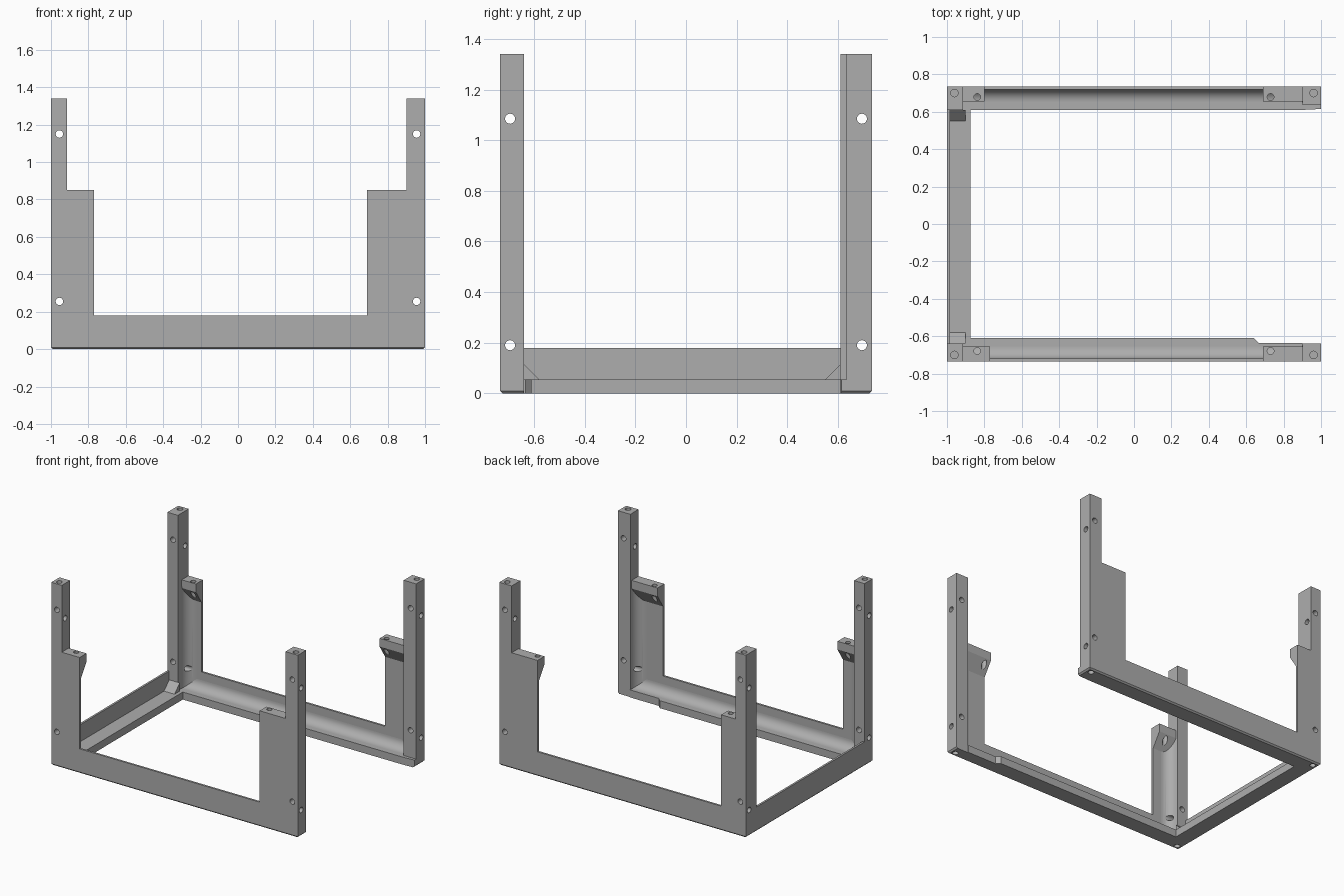
import bpy, bmesh
from math import sin, cos, pi, radians
from mathutils import Vector, Matrix

cube = bpy.data.objects.get("Cube")
if cube:
    bpy.data.objects.remove(cube, do_unlink=True)

grey = bpy.data.materials.new("plain grey")
grey.use_nodes = True
COLOUR = (0.42, 0.42, 0.42, 1)
grey.diffuse_color = COLOUR
grey.node_tree.nodes["Principled BSDF"].inputs["Base Color"].default_value = COLOUR

HX, HY, TOP = 1.0, 0.735, 1.34     # outer half sizes and height
SKIN = 0.72                        # inner face of the thin walls
LEDGE, RAIL, TAB = 0.055, 0.18, 0.85
CHAMFER = 0.01
cut_parts = []


def add_object(name, bm):
    mesh = bpy.data.meshes.new(name)
    bm.to_mesh(mesh)
    bm.free()
    mesh.materials.append(grey)
    obj = bpy.data.objects.new(name, mesh)
    bpy.context.collection.objects.link(obj)
    return obj


def prism(name, points, axis, a, b, drilled=False):
    """Extrude a flat outline along an axis and chamfer the outer bottom edges."""
    place = {"x": lambda p, t: (t, p[0], p[1]),
             "y": lambda p, t: (p[0], t, p[1]),
             "z": lambda p, t: (p[0], p[1], t)}[axis]
    bm = bmesh.new()
    start = [bm.verts.new(place(p, a)) for p in points]
    end = [bm.verts.new(place(p, b)) for p in points]
    bm.faces.new(start)
    bm.faces.new(end[::-1])
    for i in range(len(points)):
        j = (i + 1) % len(points)
        bm.faces.new((start[i], start[j], end[j], end[i]))
    for d, half in (((1, 0), HX), ((-1, 0), HX), ((0, 1), HY), ((0, -1), HY)):
        normal = Vector((d[0], d[1], -1))
        co = Vector((d[0] * (half - CHAMFER), d[1] * (half - CHAMFER), 0))
        if any((v.co - co).dot(normal) > 1e-5 for v in bm.verts):
            bmesh.ops.bisect_plane(bm, geom=bm.verts[:] + bm.edges[:] + bm.faces[:],
                                   plane_co=co, plane_no=normal, clear_outer=True)
            bmesh.ops.holes_fill(bm, edges=[e for e in bm.edges if e.is_boundary])
    bmesh.ops.recalc_face_normals(bm, faces=bm.faces)
    obj = add_object(name, bm)
    if drilled:
        cut_parts.append(obj)
    return obj


def rect(u0, u1, v0, v1):
    return [(u0, v0), (u1, v0), (u1, v1), (u0, v1)]


def fillet(u, v, du, dv, r, steps=10):
    """Corner outline with a concave arc."""
    arc = [(u + du * r * (1 - sin(t)), v + dv * r * (1 - cos(t)))
           for t in (pi / 2 * i / steps for i in range(steps + 1))]
    return [(u, v)] + arc


def smooth(obj):
    bpy.ops.object.select_all(action="DESELECT")
    obj.select_set(True)
    bpy.context.view_layer.objects.active = obj
    bpy.ops.object.shade_smooth_by_angle(angle=radians(30))


rounded = []
# side, name, inner post faces (right, left), tab end on the right
for s, side, post_r, post_l, tab_r in ((-1, "front", 0.64, 0.64, -0.77),
                                       (1, "back", 0.61, 0.635, -0.80)):
    x0, x1, tab_l = -0.915, 0.90, 0.69
    # corner posts
    prism(side + "_right_post", rect(-HX, x0, s * post_r, s * HY), "z", 0, TOP, True)
    prism(side + "_left_post", rect(x1, HX, s * post_l, s * HY), "z", 0, TOP, True)
    # thin outer wall, U shaped
    prism(side + "_wall", [(x0, 0), (x1, 0), (x1, TAB), (tab_l, TAB), (tab_l, RAIL),
                           (tab_r, RAIL), (tab_r, TAB), (x0, TAB)],
          "y", s * SKIN, s * HY)
    # rounded corner along the rail
    rounded.append(prism(side + "_rail_fillet", fillet(s * SKIN, LEDGE, -s, 1, 0.065),
                         "x", x0, x1))
    # screw tabs and the rounded corners below them
    tab = [(s * SKIN, TAB), (s * 0.655, TAB), (s * 0.655, 0.79), (s * SKIN, 0.69)]
    for hand, post, end, d in (("right", x0, tab_r, 1), ("left", x1, tab_l, -1)):
        prism(f"{side}_{hand}_tab", tab, "x", post, end, True)
        rounded.append(prism(f"{side}_{hand}_fillet",
                             fillet(post, s * SKIN, d, -s, 0.075),
                             "z", LEDGE, 0.80, True))
    # gusset between post and crossbar
    prism(side + "_gusset", [(s * post_r, LEDGE), (s * post_r, 0.115),
                             (s * (post_r - 0.06), LEDGE)], "x", -0.985, -0.90)

# floor ledges
prism("front_ledge", [(-0.915, -SKIN), (0.9, -SKIN), (0.9, -0.635), (0.665, -0.635),
                      (0.64, -0.61), (-0.915, -0.61)], "z", 0, LEDGE)
prism("back_ledge", [(-0.915, SKIN), (0.9, SKIN), (0.9, 0.635), (1, 0.635),
                     (1, 0.615), (0.9, 0.61), (-0.915, 0.61)], "z", 0, LEDGE)
prism("crossbar_ledge", [(-HX, -0.64), (-0.915, -0.64), (-0.915, -0.61),
                         (-0.875, -0.61), (-0.875, 0.61), (-HX, 0.61)], "z", 0, LEDGE)
prism("crossbar_wall", rect(-HX, -0.985, LEDGE, RAIL), "y", -0.64, 0.61)

# screw hole cutter
holes = bmesh.new()


def hole(centre, axis, depth, r=0.02):
    turn = {"x": Matrix.Rotation(pi / 2, 4, "Y"), "y": Matrix.Rotation(pi / 2, 4, "X"),
            "z": Matrix.Identity(4)}[axis]
    bmesh.ops.create_cone(holes, cap_ends=True, segments=20, radius1=r, radius2=r,
                          depth=depth, matrix=Matrix.Translation(centre) @ turn)


for sx in (-1, 1):
    for sy in (-1, 1):
        for z in (0.255, 1.15):
            hole((sx * 0.955, sy * 0.68, z), "y", 0.3)
        for z in (0.19, 1.085):
            hole((sx * 0.93, sy * 0.695, z), "x", 0.3)
        for z in (0, TOP):
            hole((sx * 0.96, sy * 0.70, z), "z", 0.16)
        hole((-0.838 if sx < 0 else 0.73, sy * 0.679, 0.8), "z", 0.3, 0.018)
cutter = add_object("hole_cutter", holes)
cutter.hide_render = True

for obj in cut_parts:
    mod = obj.modifiers.new("holes", "BOOLEAN")
    mod.operation, mod.solver, mod.object = "DIFFERENCE", "EXACT", cutter
    bpy.context.view_layer.objects.active = obj
    bpy.ops.object.modifier_apply(modifier=mod.name)
bpy.data.objects.remove(cutter, do_unlink=True)

for obj in rounded + cut_parts:
    smooth(obj)
